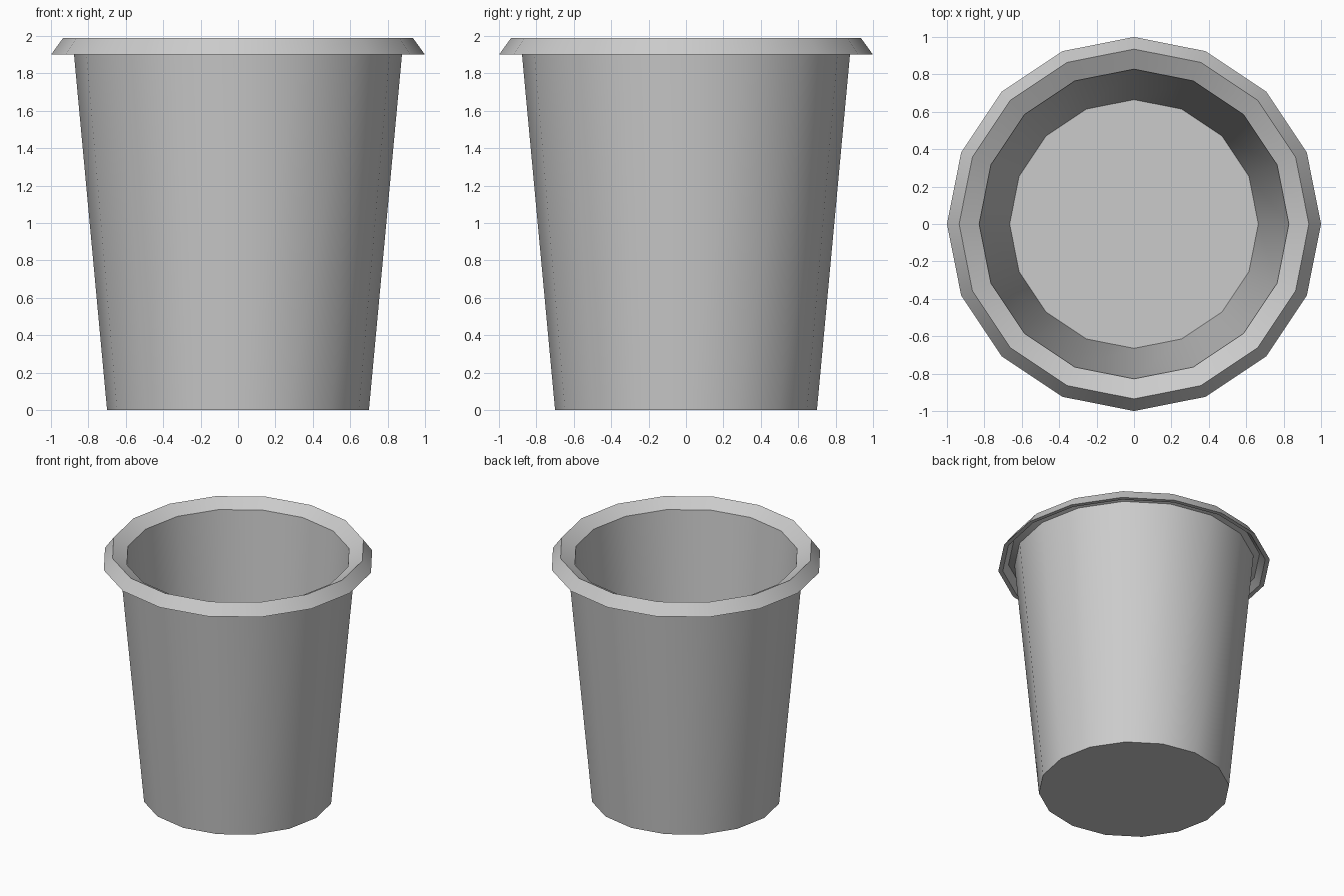
import bpy, bmesh, math

if "Cube" in bpy.data.objects:
    bpy.data.objects.remove(bpy.data.objects["Cube"])

SIDES = 16


def lathe(name, profile):
    """Revolve an (r, z) profile around z, capping both ends."""
    bm = bmesh.new()
    rings = []
    for r, z in profile:
        rings.append([bm.verts.new((r * math.cos(2 * math.pi * i / SIDES),
                                    r * math.sin(2 * math.pi * i / SIDES), z))
                      for i in range(SIDES)])
    for a, b in zip(rings, rings[1:]):
        for i in range(SIDES):
            j = (i + 1) % SIDES
            bm.faces.new((a[i], a[j], b[j], b[i]))
    bm.faces.new(rings[0][::-1])
    bm.faces.new(rings[-1])
    bmesh.ops.recalc_face_normals(bm, faces=bm.faces)
    mesh = bpy.data.meshes.new(name)
    bm.to_mesh(mesh)
    bm.free()
    obj = bpy.data.objects.new(name, mesh)
    bpy.context.collection.objects.link(obj)
    bpy.context.view_layer.objects.active = obj
    obj.select_set(True)
    bpy.ops.object.shade_smooth_by_angle(angle=math.radians(30))
    return obj


# Tapered cup: outer wall, hollow folded lip, inner wall, floor
lathe("cup", [
    (0.70, 0.0), (0.88, 1.935),                 # outer wall
    (0.925, 1.95), (0.967, 1.90),               # underside of lip
    (1.0, 1.90), (0.935, 1.99), (0.828, 1.93),  # lip
    (0.665, 0.04),                              # inner wall down to floor
])
